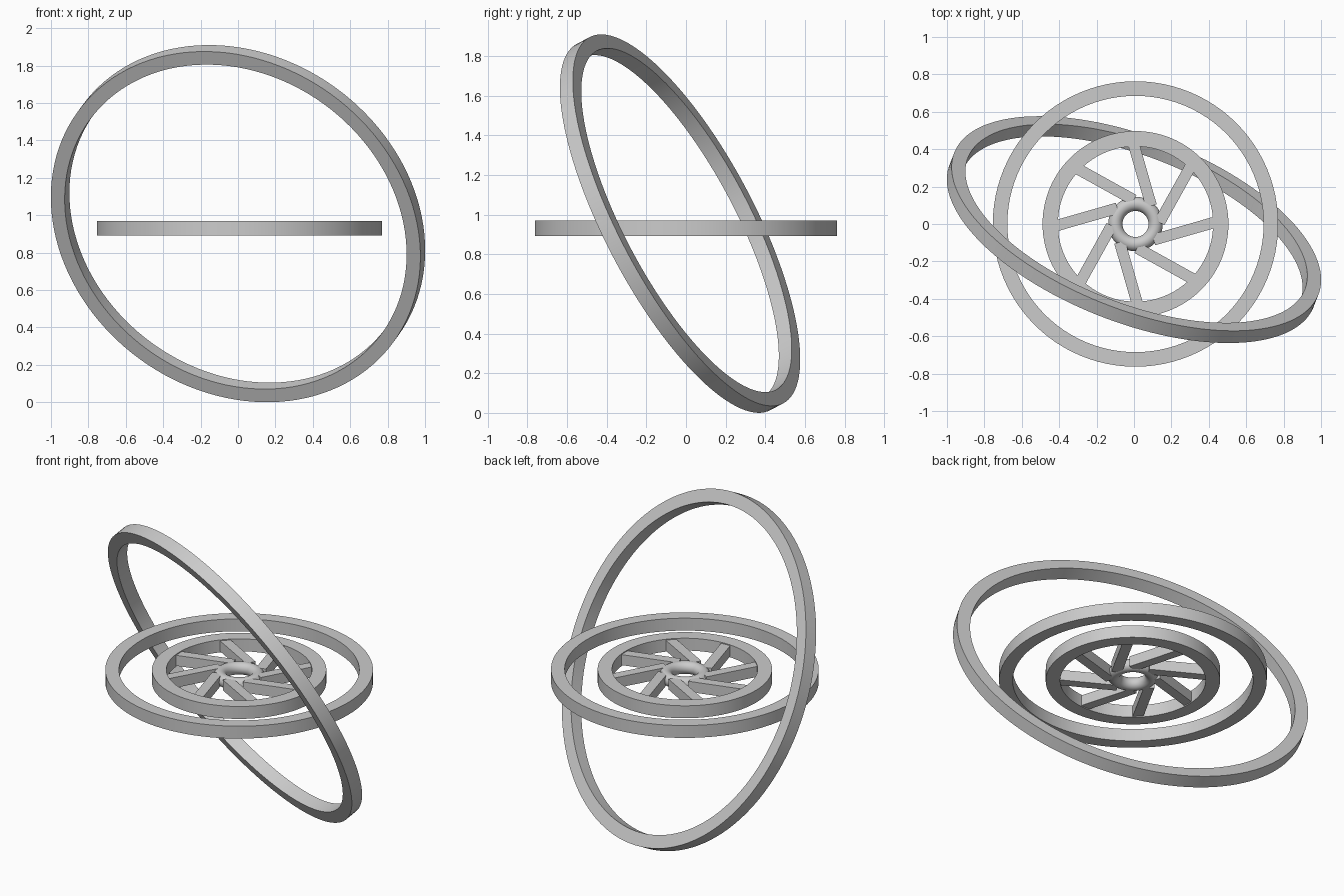
import bpy, bmesh, math
from mathutils import Vector, Matrix

if "Cube" in bpy.data.objects:
    bpy.data.objects.remove(bpy.data.objects["Cube"])

CENTRE = Vector((0.008, 0.0, 0.931))   # middle of the flat wheel
THICK = 0.078


def finish(name, bm, smooth=True):
    bmesh.ops.recalc_face_normals(bm, faces=bm.faces)
    me = bpy.data.meshes.new(name)
    bm.to_mesh(me)
    bm.free()
    ob = bpy.data.objects.new(name, me)
    bpy.context.collection.objects.link(ob)
    if smooth:
        bpy.context.view_layer.objects.active = ob
        ob.select_set(True)
        bpy.ops.object.shade_smooth_by_angle(angle=math.radians(40))
        ob.select_set(False)
    return ob


def ring(name, profile, loc, normal=(0, 0, 1), segs=96):
    """Sweep a closed (radius, height) profile around the normal."""
    bm = bmesh.new()
    loops = []
    for i in range(segs):
        a = 2 * math.pi * i / segs
        loops.append([bm.verts.new((r * math.cos(a), r * math.sin(a), h)) for r, h in profile])
    n = len(profile)
    for i in range(segs):
        p, q = loops[i], loops[(i + 1) % segs]
        for j in range(n):
            k = (j + 1) % n
            bm.faces.new((p[j], q[j], q[k], p[k]))
    ob = finish(name, bm)
    ob.location = loc
    ob.rotation_euler = Vector((0, 0, 1)).rotation_difference(Vector(normal)).to_euler()
    return ob


def square(r_in, r_out, h=THICK / 2):
    return [(r_in, -h), (r_out, -h), (r_out, h), (r_in, h)]


# Flat wheel rings
ring("outer_ring", square(0.685, 0.763), CENTRE)
ring("middle_ring", square(0.415, 0.497), CENTRE)

# Rounded hub
hub = [(0.1075 + 0.038 * math.cos(2 * math.pi * i / 20), 0.038 * math.sin(2 * math.pi * i / 20))
       for i in range(20)]
ring("hub", hub, CENTRE, segs=64)

# Large tilted ring
ring("tilted_ring", square(0.967, 1.045), (0, -0.03, 0.955), (0.326, 0.836, 0.442), segs=128)

# Slanted spokes
for i in range(8):
    bm = bmesh.new()
    bmesh.ops.create_cube(bm, size=1.0)
    bmesh.ops.scale(bm, vec=(0.35, 0.06, 0.066), verts=bm.verts)
    bmesh.ops.translate(bm, vec=(0.245, -0.108, 0), verts=bm.verts)
    spoke = finish(f"spoke_{i + 1}", bm, smooth=False)
    spoke.matrix_world = Matrix.Translation(CENTRE) @ Matrix.Rotation(
        math.radians(16 + 45 * i), 4, 'Z')
